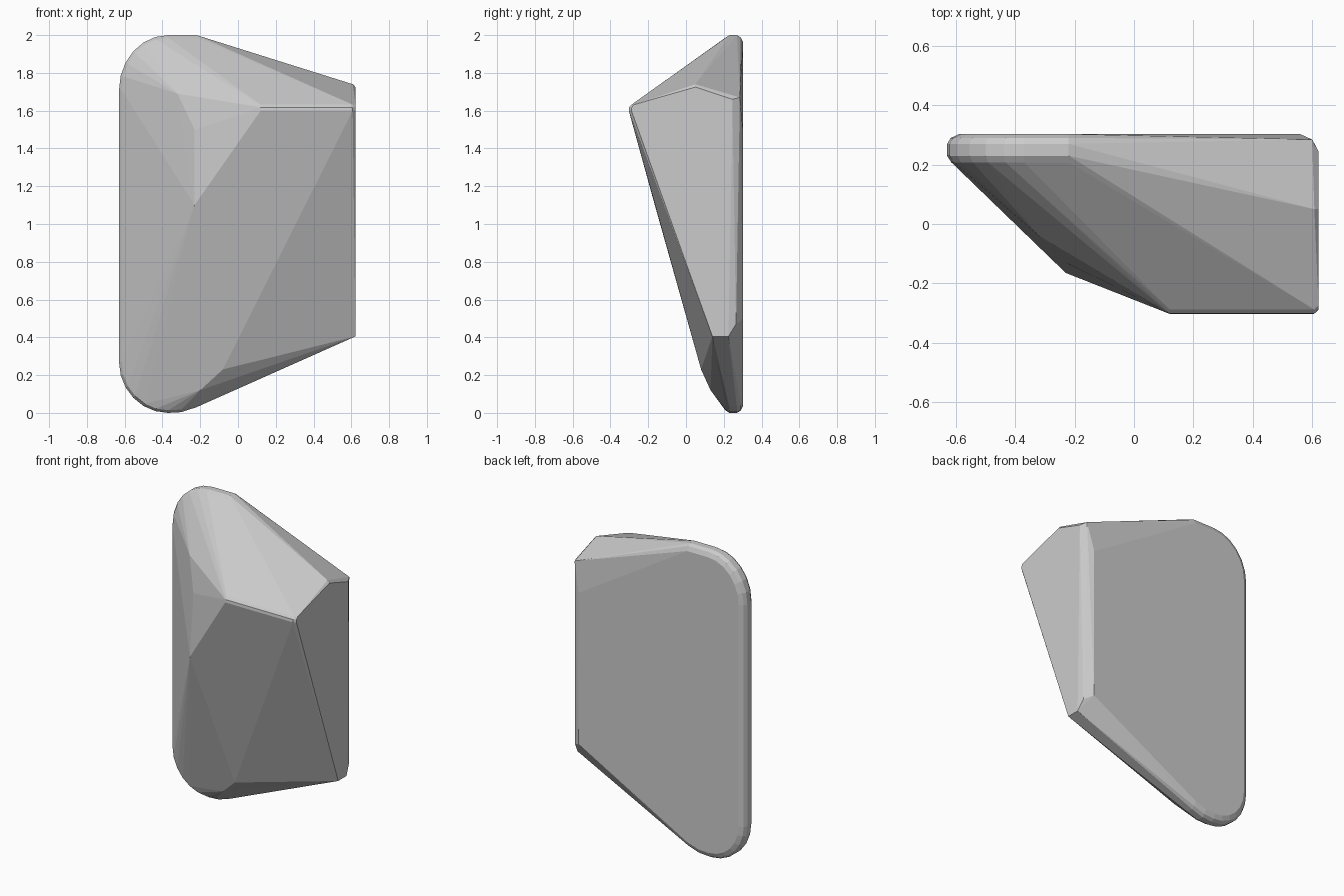
import bpy, bmesh
from math import sin, cos, pi

if "Cube" in bpy.data.objects:
    bpy.data.objects.remove(bpy.data.objects["Cube"])

pts = []

# rounded left rim of the slab, with softened front and back edges
for y, inset in ((0.208, 0.014), (0.23, 0.0), (0.27, 0.0), (0.29, 0.012), (0.303, 0.04)):
    for i in range(7):
        a = pi / 2 + i * pi / 12
        pts.append((-0.37 + (0.26 - inset) * cos(a), y, 1.71 + (0.29 - inset) * sin(a)))
        a = pi + i * pi / 12
        pts.append((-0.37 + (0.26 - inset) * cos(a), y, 0.27 + (0.27 - inset) * sin(a)))
    # start of the sloping top and bottom edges
    pts += [(-0.22, y, 2.0 - inset), (-0.30, y, 0.004 + inset), (-0.22, y, 0.03 + inset)]

# front ridge, doubled for a narrow rounded edge
for x, e in ((0.12, 0.0), (0.607, 0.0), (0.622, 0.014)):
    pts += [(x, -0.303 + e, 1.60), (x, -0.301 + e, 1.618), (x, -0.288 + e, 1.632)]

# front facets: left crease and lower bulge
pts += [(-0.23, -0.165, 1.10), (-0.23, -0.13, 1.50), (-0.32, -0.04, 1.69),
        (-0.08, 0.08, 0.23), (-0.20, 0.13, 0.12)]

# right end face
pts += [(0.608, 0.05, 1.74), (0.622, 0.05, 1.725), (0.622, 0.245, 1.66),
        (0.60, 0.285, 1.67), (0.622, 0.14, 0.405), (0.622, 0.225, 0.405),
        (0.612, 0.265, 0.47)]

# right limits of the flat back
pts += [(0.56, 0.303, 1.48), (0.56, 0.303, 0.50)]

# wrap the points in one faceted shell
bm = bmesh.new()
for p in pts:
    bm.verts.new(p)
bmesh.ops.remove_doubles(bm, verts=bm.verts, dist=0.001)
bmesh.ops.convex_hull(bm, input=bm.verts)
bmesh.ops.delete(bm, geom=[v for v in bm.verts if not v.link_faces], context='VERTS')
bmesh.ops.dissolve_limit(bm, angle_limit=0.01, verts=bm.verts, edges=bm.edges)
bmesh.ops.recalc_face_normals(bm, faces=bm.faces)
mesh = bpy.data.meshes.new("faceted_slab")
bm.to_mesh(mesh)
bm.free()
slab = bpy.data.objects.new("faceted_slab", mesh)
bpy.context.collection.objects.link(slab)
